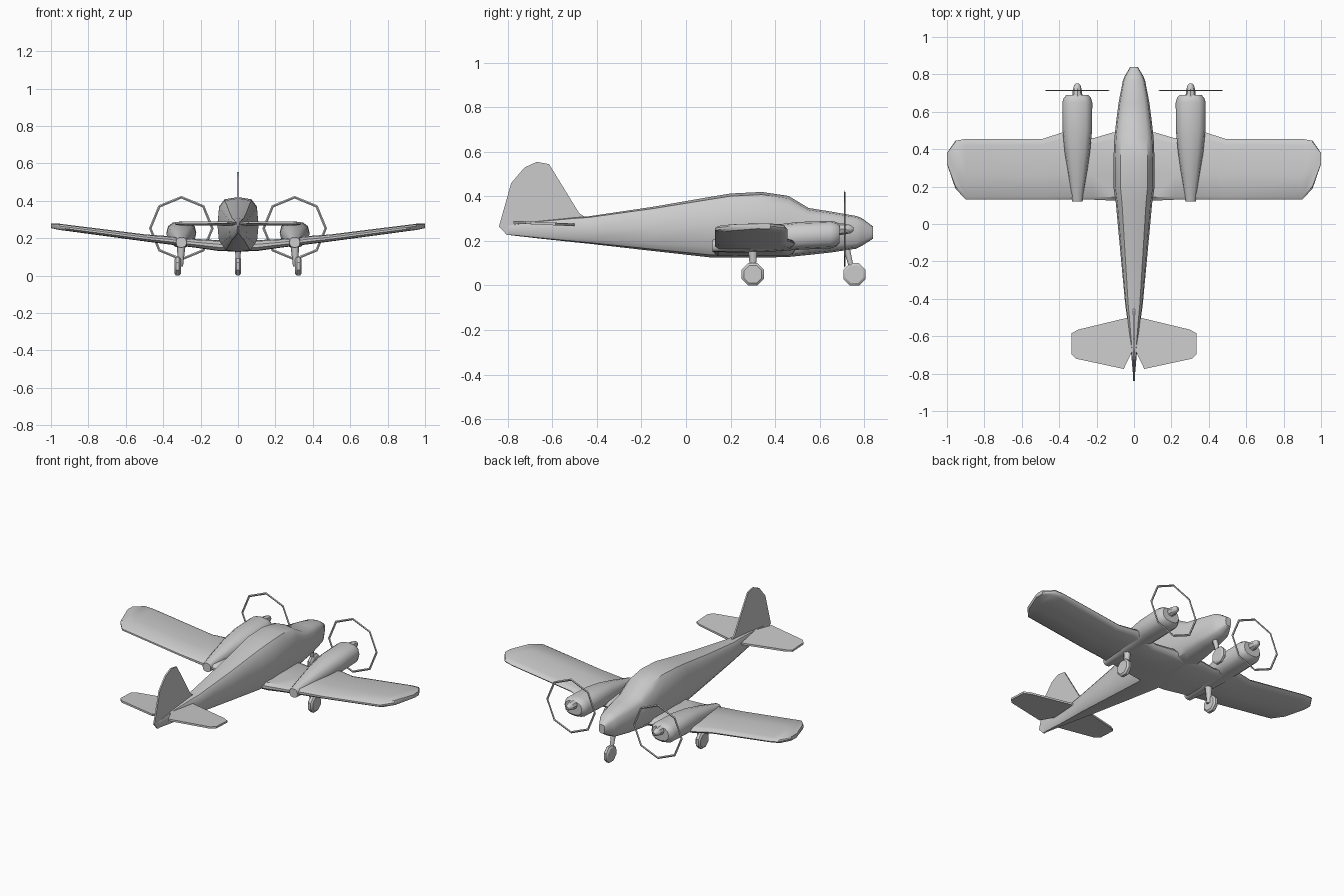
import bpy, bmesh, math
from mathutils import Vector

if "Cube" in bpy.data.objects:
    bpy.data.objects.remove(bpy.data.objects["Cube"])


def mesh_object(name, rings=None, verts=None, faces=None, smooth=None):
    """Loft equal-length rings (or use given geometry) into a closed mesh."""
    if rings:
        n = len(rings[0])
        verts = [v for r in rings for v in r]
        faces = [(i * n + k, i * n + (k + 1) % n, (i + 1) * n + (k + 1) % n, (i + 1) * n + k)
                 for i in range(len(rings) - 1) for k in range(n)]
        faces += [tuple(range(n)), tuple(range(len(verts) - n, len(verts)))]
    me = bpy.data.meshes.new(name)
    me.from_pydata([tuple(v) for v in verts], [], faces)
    bm = bmesh.new()
    bm.from_mesh(me)
    bmesh.ops.recalc_face_normals(bm, faces=bm.faces)
    bm.to_mesh(me)
    bm.free()
    ob = bpy.data.objects.new(name, me)
    bpy.context.collection.objects.link(ob)
    if smooth:
        bpy.ops.object.select_all(action='DESELECT')
        ob.select_set(True)
        bpy.context.view_layer.objects.active = ob
        bpy.ops.object.shade_smooth_by_angle(angle=math.radians(smooth))
    return ob


def section(cx, y, half_w, low, high, p, n=12):
    """Rounded-box cross-section facing along y."""
    ring = []
    for k in range(n):
        a = 2 * math.pi * k / n
        s, c = math.sin(a), math.cos(a)
        ring.append((cx + half_w * math.copysign(abs(s) ** p, s), y,
                     (low + high) / 2 + (high - low) / 2 * math.copysign(abs(c) ** p, c)))
    return ring


def body(name, cx, stations, p, n=12):
    return mesh_object(name, [section(cx, *s, p, n) for s in stations], smooth=40)


def plate(name, outline, thickness_vec):
    """Flat slab from an outline of 3D points."""
    t = Vector(thickness_vec) / 2
    pts = [Vector(v) for v in outline]
    return mesh_object(name, [[v - t for v in pts], [v + t for v in pts]])


def wheel(name, x, y, width, r=0.05):
    R = r / math.cos(math.pi / 8)
    prof = [(-width / 2, 0.8), (-width / 4, 1), (width / 4, 1), (width / 2, 0.8)]
    rings = [[(x + dx, y + R * f * math.cos(math.pi * (k + .5) / 4),
               r + R * f * math.sin(math.pi * (k + .5) / 4)) for k in range(8)] for dx, f in prof]
    return mesh_object(name, rings, smooth=30)


def strut(name, bottom, top, w0, w1):
    rings = []
    for (x, y, z), w in ((bottom, w0), (top, w1)):
        rings.append([(x + w * math.cos(k * math.pi / 3), y + w * math.sin(k * math.pi / 3), z)
                      for k in range(6)])
    return mesh_object(name, rings, smooth=65)


# Fuselage: y, half width, bottom z, top z
body("fuselage", 0, [
    (0.84, 0.02, 0.21, 0.265), (0.79, 0.05, 0.178, 0.302), (0.765, 0.06, 0.165, 0.312),
    (0.65, 0.082, 0.148, 0.332), (0.55, 0.095, 0.137, 0.348), (0.46, 0.105, 0.128, 0.402),
    (0.34, 0.11, 0.125, 0.42), (0.2, 0.11, 0.125, 0.413), (0.11, 0.097, 0.126, 0.398),
    (-0.15, 0.073, 0.155, 0.353), (-0.44, 0.046, 0.188, 0.31), (-0.5, 0.037, 0.194, 0.306),
    (-0.66, 0.018, 0.211, 0.29), (-0.8, 0.006, 0.227, 0.27)], 0.6)

# Tail fin
plate("tail_fin", [(0, y, z) for y, z in [
    (-0.45, 0.305), (-0.48, 0.325), (-0.615, 0.545), (-0.67, 0.555), (-0.725, 0.53),
    (-0.785, 0.46), (-0.84, 0.265), (-0.805, 0.227), (-0.6, 0.215)]], (0.009, 0, 0))

# Wing stations: x, trailing y, leading y, mid z, thickness
wing = [(0.0, 0.125, 0.49, 0.153, 0.05), (0.11, 0.125, 0.49, 0.16, 0.055),
        (0.22, 0.13, 0.458, 0.171, 0.045), (0.38, 0.13, 0.49, 0.189, 0.042),
        (0.49, 0.13, 0.455, 0.2, 0.036), (0.9, 0.13, 0.455, 0.253, 0.032),
        (0.955, 0.19, 0.445, 0.26, 0.032), (1.0, 0.32, 0.38, 0.266, 0.024)]
airfoil = [(0, 0.15), (0.05, 0.45), (0.4, 0.55), (0.9, 0.5), (0.97, 0.3),
           (1, 0), (0.97, -0.3), (0.9, -0.5), (0.4, -0.5), (0.05, -0.45), (0, -0.15)]

for s, side in ((-1, "left"), (1, "right")):
    mesh_object(side + "_wing", [[(s * x, y0 + (y1 - y0) * u, z + t * h) for u, h in airfoil]
                                 for x, y0, y1, z, t in wing], smooth=35)

    # Horizontal stabilizer, slightly raised at the back
    plate(side + "_stabilizer", [(s * x, y, 0.272 - 0.045 * (y + 0.5)) for x, y in [
        (0, -0.5), (0.03, -0.5), (0.30, -0.565), (0.335, -0.585), (0.335, -0.695),
        (0.31, -0.72), (0.055, -0.775), (0, -0.66)]], (0, 0, 0.012))

    # Engine nacelle and spinner
    cx = s * 0.303
    body(side + "_engine_nacelle", cx, [
        (0.69, 0.058, 0.19, 0.275), (0.675, 0.072, 0.175, 0.285), (0.65, 0.08, 0.167, 0.29),
        (0.5, 0.079, 0.16, 0.285), (0.38, 0.067, 0.152, 0.27), (0.25, 0.048, 0.148, 0.24),
        (0.12, 0.028, 0.15, 0.205)], 0.8)
    body(side + "_spinner", cx, [
        (0.68, 0.028, 0.225, 0.281), (0.715, 0.024, 0.229, 0.277), (0.74, 0.018, 0.235, 0.271),
        (0.752, 0.008, 0.245, 0.261)], 1, 8)

    # Propeller ring
    bpy.ops.mesh.primitive_torus_add(major_segments=8, minor_segments=4, major_radius=0.166,
                                     minor_radius=0.007, location=(cx, 0.713, 0.253),
                                     rotation=(math.pi / 2, 0, 0))
    ring = bpy.context.object
    ring.name = side + "_propeller_ring"
    ring.scale.z = 0.4

    # Main landing gear
    wheel(side + "_main_wheel", s * 0.323, 0.30, 0.034)
    strut(side + "_main_strut", (s * 0.307, 0.30, 0.05), (s * 0.303, 0.30, 0.19), 0.013, 0.026)

# Nose gear
wheel("nose_wheel", 0, 0.757, 0.03)
strut("nose_strut", (0, 0.75, 0.05), (0, 0.718, 0.18), 0.011, 0.018)
